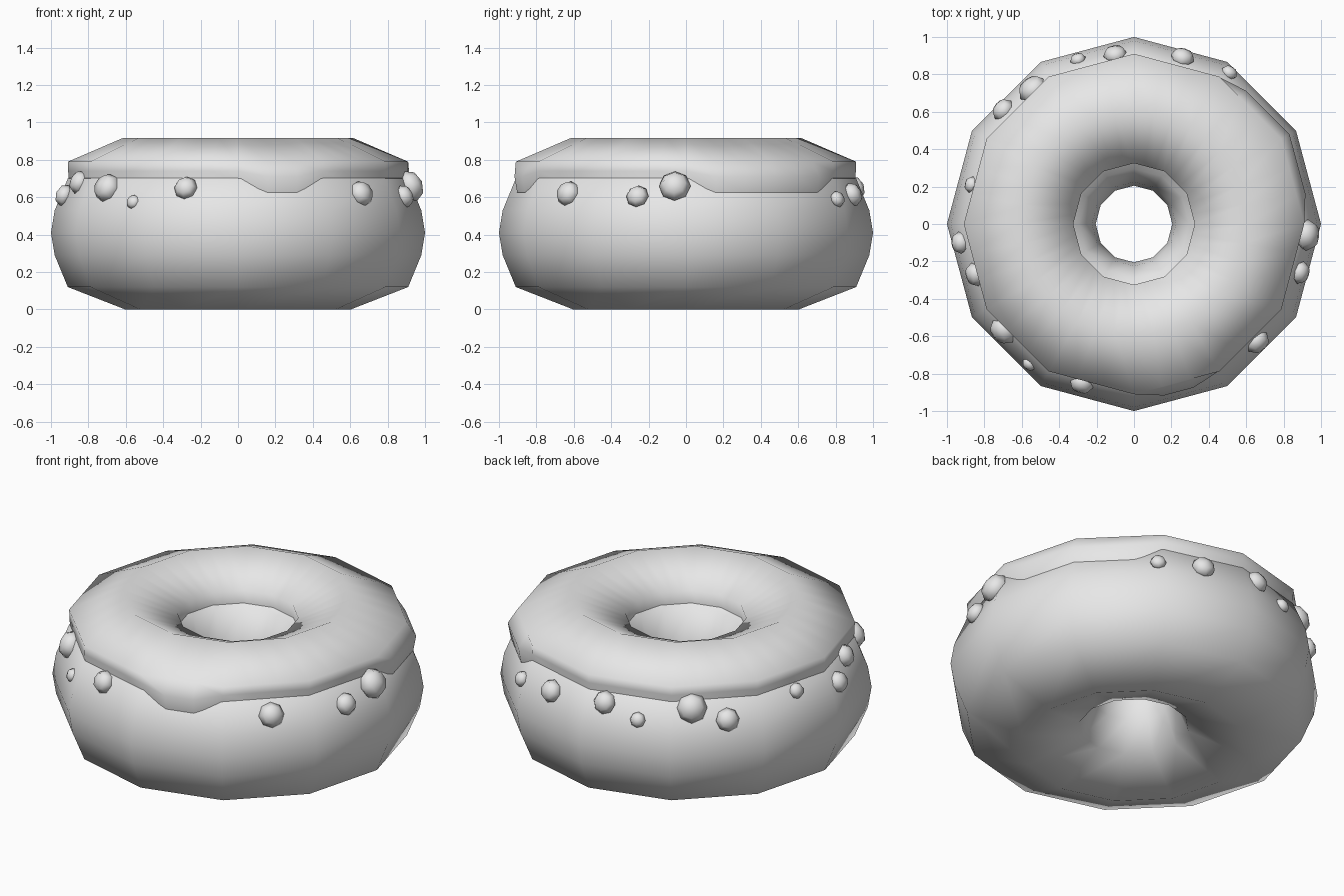
import bpy
import bmesh
from math import cos, sin, hypot, radians, tau
from mathutils import Vector

if "Cube" in bpy.data.objects:
    bpy.data.objects.remove(bpy.data.objects["Cube"], do_unlink=True)

# One plain grey for everything
grey = bpy.data.materials.new("plain_grey")
grey.use_nodes = True
grey.diffuse_color = (0.8, 0.8, 0.8, 1)
grey.node_tree.nodes["Principled BSDF"].inputs["Base Color"].default_value = (0.8, 0.8, 0.8, 1)


def finish(bm, name):
    bmesh.ops.recalc_face_normals(bm, faces=bm.faces)
    for f in bm.faces:
        f.smooth = True
    mesh = bpy.data.meshes.new(name)
    bm.to_mesh(mesh)
    bm.free()
    mesh.materials.append(grey)
    obj = bpy.data.objects.new(name, mesh)
    bpy.context.collection.objects.link(obj)
    return obj


def lathe(name, segments, profile_at, closed):
    """Sweep a profile round a twelve-sided path."""
    bm = bmesh.new()
    rings = []
    for i in range(segments):
        a = 360 * i / segments
        flat = cos(radians(15)) / cos(radians(a % 30 - 15))
        rings.append([bm.verts.new((r * flat * cos(radians(a)), r * flat * sin(radians(a)), z))
                      for r, z in profile_at(a)])
    count = len(rings[0])
    for i in range(segments):
        p, q = rings[i], rings[(i + 1) % segments]
        for j in range(count if closed else count - 1):
            k = (j + 1) % count
            bm.faces.new((p[j], q[j], q[k], p[k]))
    return finish(bm, name)


# Dough ring
MID, CORE = 0.41, 0.6025
quarter = [(0.3975, 0), (0.3775, 0.12), (0.3075, 0.29)]
section = quarter + [(0, 0.41)]
section += [(-x, z) for x, z in reversed(quarter)]
section += [(-x, -z) for x, z in quarter[1:]] + [(0, -0.41)]
section += [(x, -z) for x, z in reversed(quarter[1:])]
lathe("dough", 12, lambda a: [(CORE + x, MID + z) for x, z in section], True)


# Icing cap with two sagging drips
def icing_profile(a):
    drip = 10 <= a <= 50 or 280 <= a <= 290
    hem = [(0.96, 0.71), (0.945, 0.625)] if drip else [(0.908, 0.74), (0.905, 0.69)]
    return [(0.33, 0.69), (0.325, 0.79), (CORE + 0.01, 0.918), (0.91, 0.79)] + hem


icing = lathe("icing", 36, icing_profile, False)

# Round the icing shading over its flat sides
normals = []
for v in icing.data.vertices:
    out = Vector((v.co.x, v.co.y, 0)).normalized()
    n = v.normal
    side = hypot(n.x, n.y) * (1 if n.dot(out) > 0 else -1)
    normals.append(out * side + Vector((0, 0, n.z)))
icing.data.normals_split_custom_set_from_vertices(normals)

# Sprinkles round the side: x, y, z, radius
sprinkles = [
    (-0.85, -0.27, 0.68, 0.065), (-0.93, -0.1, 0.61, 0.06), (-0.7, -0.57, 0.65, 0.08),
    (-0.56, -0.75, 0.575, 0.04), (-0.28, -0.855, 0.65, 0.065), (0.66, -0.63, 0.62, 0.07),
    (0.89, -0.26, 0.605, 0.062), (0.925, -0.06, 0.66, 0.085), (0.51, 0.81, 0.59, 0.045),
    (0.26, 0.89, 0.615, 0.065), (-0.1, 0.905, 0.65, 0.065), (-0.3, 0.88, 0.59, 0.043),
    (-0.54, 0.72, 0.665, 0.085), (-0.7, 0.61, 0.595, 0.065), (-0.87, 0.21, 0.66, 0.045),
]
for i, (x, y, z, r) in enumerate(sprinkles):
    bm = bmesh.new()
    bmesh.ops.create_uvsphere(bm, u_segments=8, v_segments=4, radius=r)
    bmesh.ops.scale(bm, vec=(1, 1, 0.75), verts=bm.verts)
    obj = finish(bm, f"sprinkle_{i + 1}")
    obj.location = (x, y, z)
    outward = Vector((x, y, 0.4))
    obj.rotation_euler = outward.to_track_quat("Z", "Y").to_euler()
